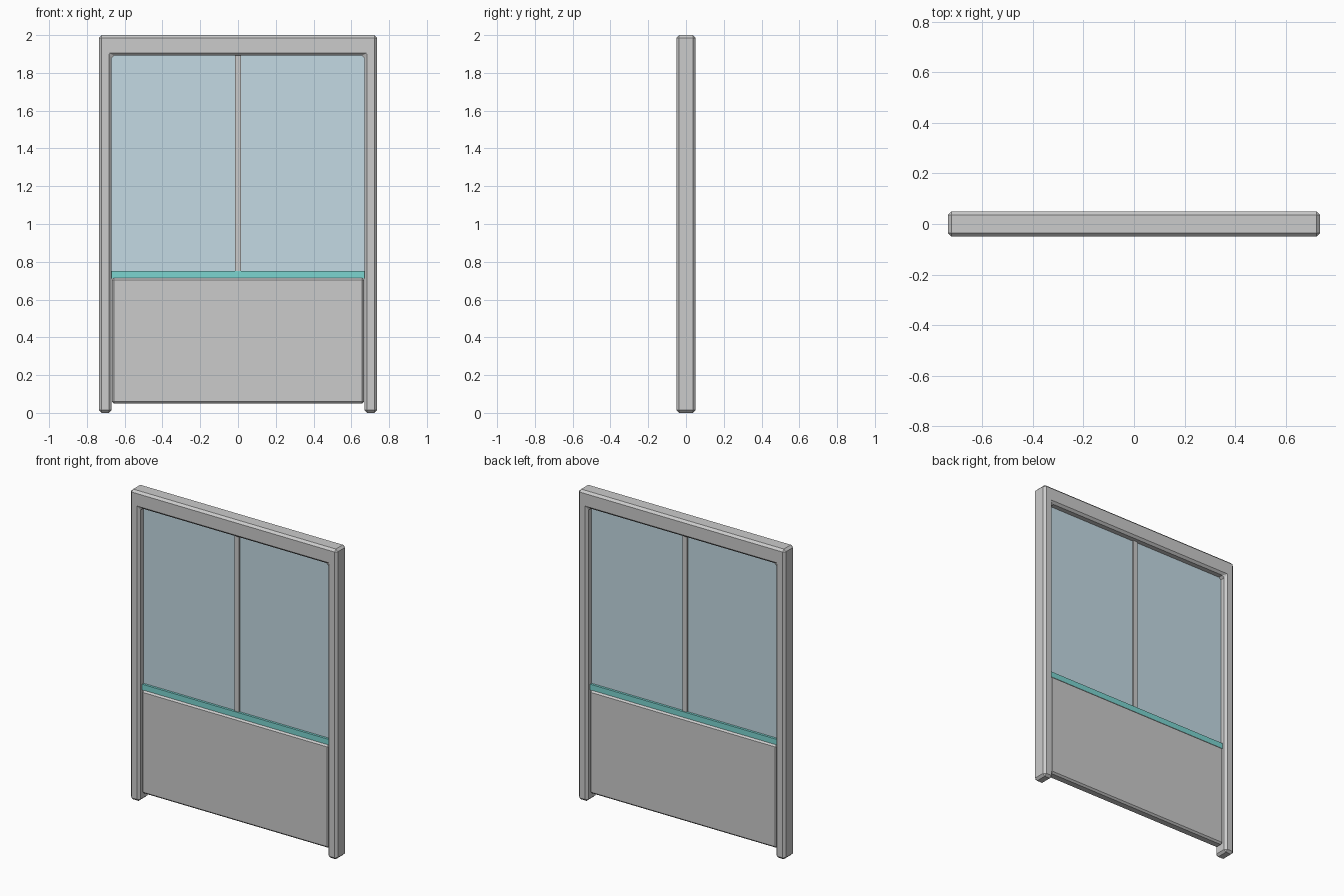
import bpy, bmesh

if "Cube" in bpy.data.objects:
    bpy.data.objects.remove(bpy.data.objects["Cube"])


def material(name, colour):
    mat = bpy.data.materials.new(name)
    mat.diffuse_color = colour
    mat.use_nodes = True
    mat.node_tree.nodes["Principled BSDF"].inputs["Base Color"].default_value = mat.diffuse_color
    return mat


def finish(name, bm, mat=None, chamfer=0.0):
    bmesh.ops.recalc_face_normals(bm, faces=bm.faces)
    mesh = bpy.data.meshes.new(name)
    bm.to_mesh(mesh)
    bm.free()
    obj = bpy.data.objects.new(name, mesh)
    bpy.context.collection.objects.link(obj)
    if mat:
        mesh.materials.append(mat)
    if chamfer:
        mod = obj.modifiers.new("chamfer", 'BEVEL')
        mod.width = chamfer
        mod.segments = 1
        mod.limit_method = 'ANGLE'
    return obj


def slab(name, outline, half_depth, mat=None, chamfer=0.0):
    """Extrude an (x, z) outline symmetrically about y = 0."""
    bm = bmesh.new()
    face = bm.faces.new([bm.verts.new((x, -half_depth, z)) for x, z in outline])
    grown = bmesh.ops.extrude_face_region(bm, geom=[face])["geom"]
    verts = [v for v in grown if isinstance(v, bmesh.types.BMVert)]
    bmesh.ops.translate(bm, verts=verts, vec=(0, 2 * half_depth, 0))
    # Region extrusion of a lone face may drop the source cap
    if not any(all(abs(v.co.y + half_depth) < 1e-6 for v in f.verts) for f in bm.faces):
        bmesh.ops.holes_fill(bm, edges=[e for e in bm.edges if e.is_boundary])
    return finish(name, bm, mat, chamfer)


def rect(half_w, z0, z1):
    return [(-half_w, z0), (half_w, z0), (half_w, z1), (-half_w, z1)]


glass = material("glass_blue", (0.55, 0.70, 0.77, 1.0))
teal = material("teal", (0.20, 0.66, 0.63, 1.0))

OUT, INN = 0.737, 0.67

# Inverted U frame: two legs joined by a top beam
half = [(OUT, 2.0), (OUT, 0.0), (INN, 0.0), (INN, 1.892)]
slab("door_frame", half + [(-x, z) for x, z in reversed(half)], 0.05, chamfer=0.014)

# Lower solid panel
slab("lower_panel", rect(0.668, 0.05, 0.715), 0.03, chamfer=0.011)

# Coloured rail between panel and glazing
slab("sill_rail", rect(INN, 0.712, 0.75), 0.02, teal)

# Glazing with a centre mullion
slab("window_pane", rect(INN, 0.75, 1.895), 0.005, glass)
slab("mullion", rect(0.016, 0.75, 1.895), 0.014)
